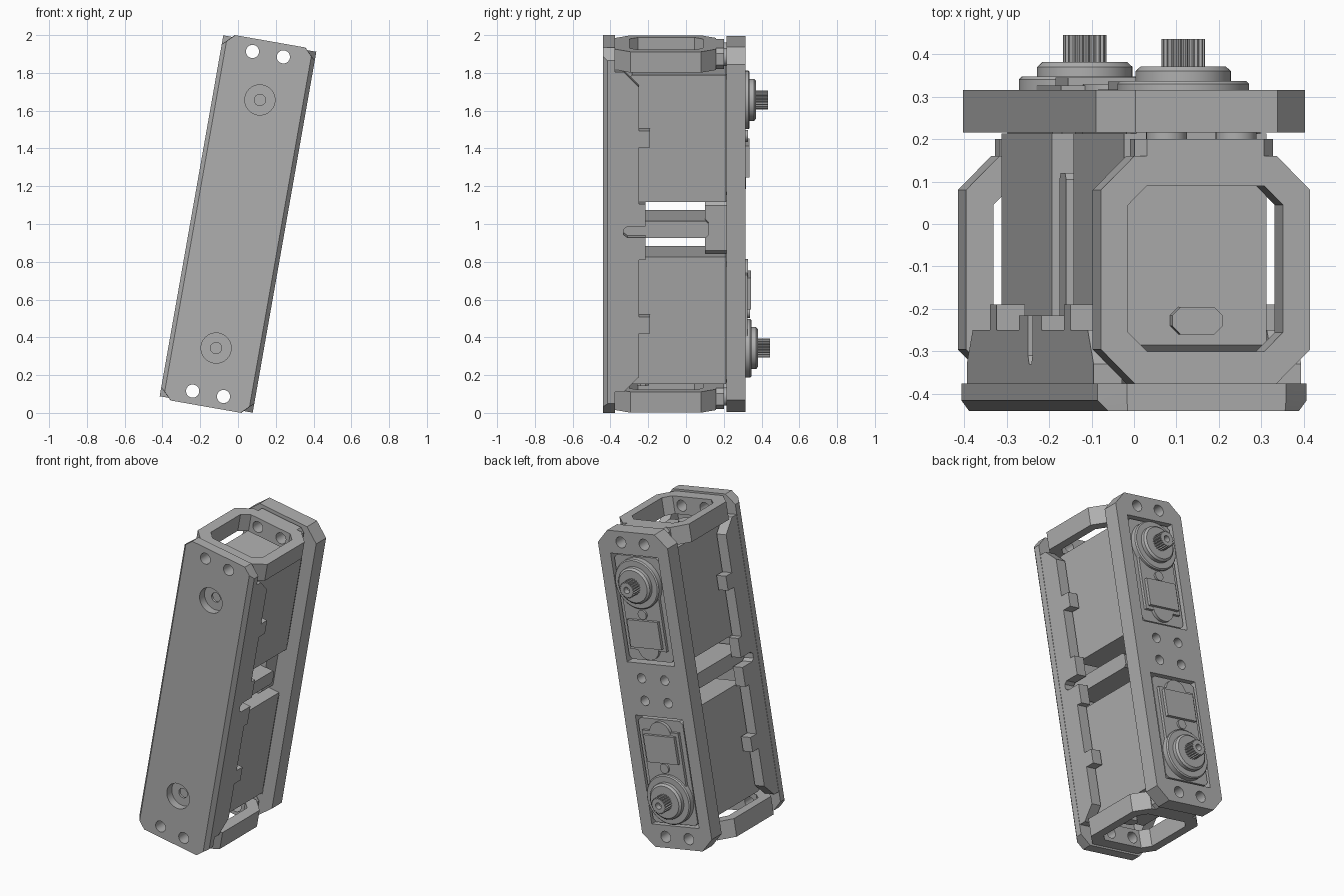
import bpy, bmesh, math
from mathutils import Matrix, Vector

cube = bpy.data.objects.get("Cube")
if cube:
    bpy.data.objects.remove(cube, do_unlink=True)

grey = bpy.data.materials.new("plain grey")
grey.use_nodes = True
COLOUR = (0.43, 0.43, 0.43, 1)
grey.diffuse_color = COLOUR
grey.node_tree.nodes["Principled BSDF"].inputs["Base Color"].default_value = COLOUR

# The leg is built upright around the origin, then leaned sideways
TILT = Matrix.Translation((0, 0, 1)) @ Matrix.Rotation(math.radians(10), 4, 'Y')
PLACE = {'x': lambda a, b, h: Vector((h, a, b)),
         'y': lambda a, b, h: Vector((a, h, b)),
         'z': lambda a, b, h: Vector((a, b, h))}
parts = []
cutters = []


def loft(name, sections, axis='y', closed=False, cutter=False):
    """Skin a stack of (height, outline) sections; closed joins last to first."""
    bm = bmesh.new()
    rings = [[bm.verts.new(PLACE[axis](a, b, h)) for a, b in pts] for h, pts in sections]
    pairs = list(zip(rings, rings[1:]))
    if closed:
        pairs.append((rings[-1], rings[0]))
    else:
        bm.faces.new(rings[0])
        bm.faces.new(rings[-1])
    for r, s in pairs:
        for i in range(len(r)):
            j = (i + 1) % len(r)
            bm.faces.new((r[i], r[j], s[j], s[i]))
    bmesh.ops.recalc_face_normals(bm, faces=bm.faces)
    me = bpy.data.meshes.new(name)
    bm.to_mesh(me)
    bm.free()
    me.materials.append(grey)
    ob = bpy.data.objects.new(name, me)
    bpy.context.collection.objects.link(ob)
    if cutter:
        ob.hide_render = True
        cutters.append(ob)
    else:
        parts.append(ob)
    return ob


def prism(name, pts, lo, hi, axis='y', cutter=False):
    return loft(name, [(lo, pts), (hi, pts)], axis, cutter=cutter)


def rect(a0, a1, b0, b1):
    return [(a0, b0), (a1, b0), (a1, b1), (a0, b1)]


def octagon(a0, a1, b0, b1, c):
    return [(a0 + c, b0), (a1 - c, b0), (a1, b0 + c), (a1, b1 - c),
            (a1 - c, b1), (a0 + c, b1), (a0, b1 - c), (a0, b0 + c)]


def circle(r, a=0, b=0, n=32):
    return [(a + r * math.cos(t * math.tau / n), b + r * math.sin(t * math.tau / n))
            for t in range(n)]


def cut(ob, *tools):
    for t in tools:
        m = ob.modifiers.new("cut", 'BOOLEAN')
        m.operation = 'DIFFERENCE'
        m.solver = 'EXACT'
        m.object = t


def span(s, lo, hi):
    """Length range mirrored to the upper (1) or lower (-1) half."""
    return sorted((s * lo, s * hi))


# Through holes at both ends
end_holes = {s: [prism("end_hole_cutter", circle(0.035, u, s * 0.913, 24), -0.6, 0.6, cutter=True)
                 for u in (-0.083, 0.083)] for s in (1, -1)}

# Front plate with bevelled long edges and shaft recesses
outer = octagon(-0.25, 0.25, -0.982, 0.982, 0.06)
front = loft("front_plate", [(-0.44, octagon(-0.228, 0.228, -0.982, 0.982, 0.04)),
                             (-0.415, outer), (-0.375, outer)])
cut(front, *end_holes[1], *end_holes[-1])
for s in (1, -1):
    cut(front, prism("recess_cutter", circle(0.08, 0, s * 0.667), -0.5, -0.39, cutter=True),
        prism("axle_hole_cutter", circle(0.03, 0, s * 0.667, 20), -0.5, -0.3, cutter=True))

# Side walls of the front tray, with tabs and a centre notch
half = [(-0.38, 0.86), (-0.33, 0.86), (-0.25, 0.78), (-0.25, 0.545), (-0.19, 0.545),
        (-0.19, 0.455), (-0.25, 0.455), (-0.25, 0.15), (-0.215, 0.15), (-0.215, 0.03),
        (-0.31, 0.03), (-0.33, 0.015)]
profile = half + [(y, -v) for y, v in reversed(half)]
prism("left_tray_wall", profile, 0.18, 0.248, 'x')
prism("right_tray_wall", profile, -0.248, -0.18, 'x')

# Back plate with two windows and centre screw holes
back = prism("back_plate", octagon(-0.25, 0.25, -0.982, 0.982, 0.08), 0.215, 0.315)
cut(back, *end_holes[1], *end_holes[-1])
for s in (1, -1):
    v0, v1 = span(s, 0.165, 0.84)
    cut(back, prism("window_cutter", rect(-0.17, 0.17, v0, v1), 0.1, 0.5, cutter=True))
    for u in (-0.083, 0.083):
        cut(back, prism("screw_hole_cutter", circle(0.03, u, s * 0.07, 20), 0.1, 0.5, cutter=True))

# Centre bridge between the motors
prism("centre_bar", octagon(-0.375, 0.12, -0.045, 0.045, 0.015), -0.17, 0.17, 'x')
prism("centre_spacer", octagon(-0.12, 0.12, -0.14, 0.14, 0.02), 0.1, 0.215)

for s, side in ((1, "upper"), (-1, "lower")):
    lift = 0 if s > 0 else 0.01

    # End ring and the pad joining it to the back plate
    ring_out = octagon(-0.25, 0.25, -0.375, 0.16, 0.08)
    ring_in = octagon(-0.185, 0.185, -0.30, 0.09, 0.045)
    v0, v1 = span(s, 0.858, 0.97)
    ring = loft(side + "_end_ring", [(v0, ring_out), (v1, ring_out), (v1, ring_in), (v0, ring_in)],
                'z', closed=True)
    pad = prism(side + "_ring_pad", octagon(-0.165, 0.165, v0, v1, 0.025), 0.158, 0.2)
    cut(ring, *end_holes[s])
    cut(pad, *end_holes[s])
    for u in (-0.083, 0.083):
        rim, bore = circle(0.048, u, s * 0.913), circle(0.035, u, s * 0.913)
        loft(side + "_pad_collar", [(0.198, rim), (0.217, rim), (0.217, bore), (0.198, bore)],
             closed=True)

    # Motor case, feet and cable outlet
    body = [(-0.32, 0.182), (-0.285, 0.147), (0.213, 0.147), (0.213, 0.83),
            (-0.285, 0.83), (-0.32, 0.795)]
    prism(side + "_motor_case", [(y, s * v) for y, v in body], -0.17, 0.17, 'x')
    for u in (-0.12, 0.12):
        for v in (0.21, 0.765):
            prism(side + "_motor_foot", circle(0.035, u, s * v, 20), -0.335, -0.3)
    v0, v1 = span(s, 0.81, 0.86)
    prism(side + "_cable_outlet", octagon(-0.06, 0.06, -0.26, -0.195, 0.02), v0, v1, 'z')

    # Motor lid seen through the window
    v0, v1 = span(s, 0.18, 0.828)
    prism(side + "_motor_lid", octagon(-0.16, 0.16, v0, v1, 0.02), 0.2, 0.298 + lift)
    v0, v1 = span(s, 0.25, 0.667)
    prism(side + "_lid_ridge", rect(-0.13, 0.13, v0, v1), 0.29, 0.316 + lift)
    v0, v1 = span(s, 0.27, 0.44)
    prism(side + "_label_plate", rect(-0.11, 0.11, v0, v1), 0.3, 0.335 + lift)
    prism(side + "_label_disc", circle(0.075, 0, s * 0.265), 0.29, 0.318 + lift)
    prism(side + "_lid_button", circle(0.03, 0, s * 0.475, 20), 0.3, 0.328 + lift)

    # Stepped gear hub and splined output shaft
    c = s * 0.667
    hub = [(0.29, 0.155), (0.33, 0.155), (0.337, 0.148), (0.337, 0.112),
           (0.36, 0.112), (0.371, 0.1)]
    loft(side + "_gear_hub", [(h + lift, circle(r, 0, c, 48)) for h, r in hub])
    spline = []
    for i, (a, b) in enumerate(circle(1, n=80)):
        r = 0.051 if i % 4 < 2 else 0.044
        spline.append((a * r, c + b * r))
    bore = circle(0.02, 0, c, 80)
    loft(side + "_output_shaft", [(0.36 + lift, spline), (0.435 + lift, spline),
                                  (0.435 + lift, bore), (0.4 + lift, bore)])

# Bake the cuts, shade the round parts, lean everything over
bpy.context.view_layer.update()
graph = bpy.context.evaluated_depsgraph_get()
baked = [(ob, bpy.data.meshes.new_from_object(ob.evaluated_get(graph)))
         for ob in parts if ob.modifiers]
for ob, me in baked:
    ob.modifiers.clear()
    ob.data = me
for t in cutters:
    bpy.data.objects.remove(t, do_unlink=True)
for ob in parts:
    ob.data.shade_smooth()
    ob.data.set_sharp_from_angle(angle=math.radians(30))
    ob.matrix_world = TILT
